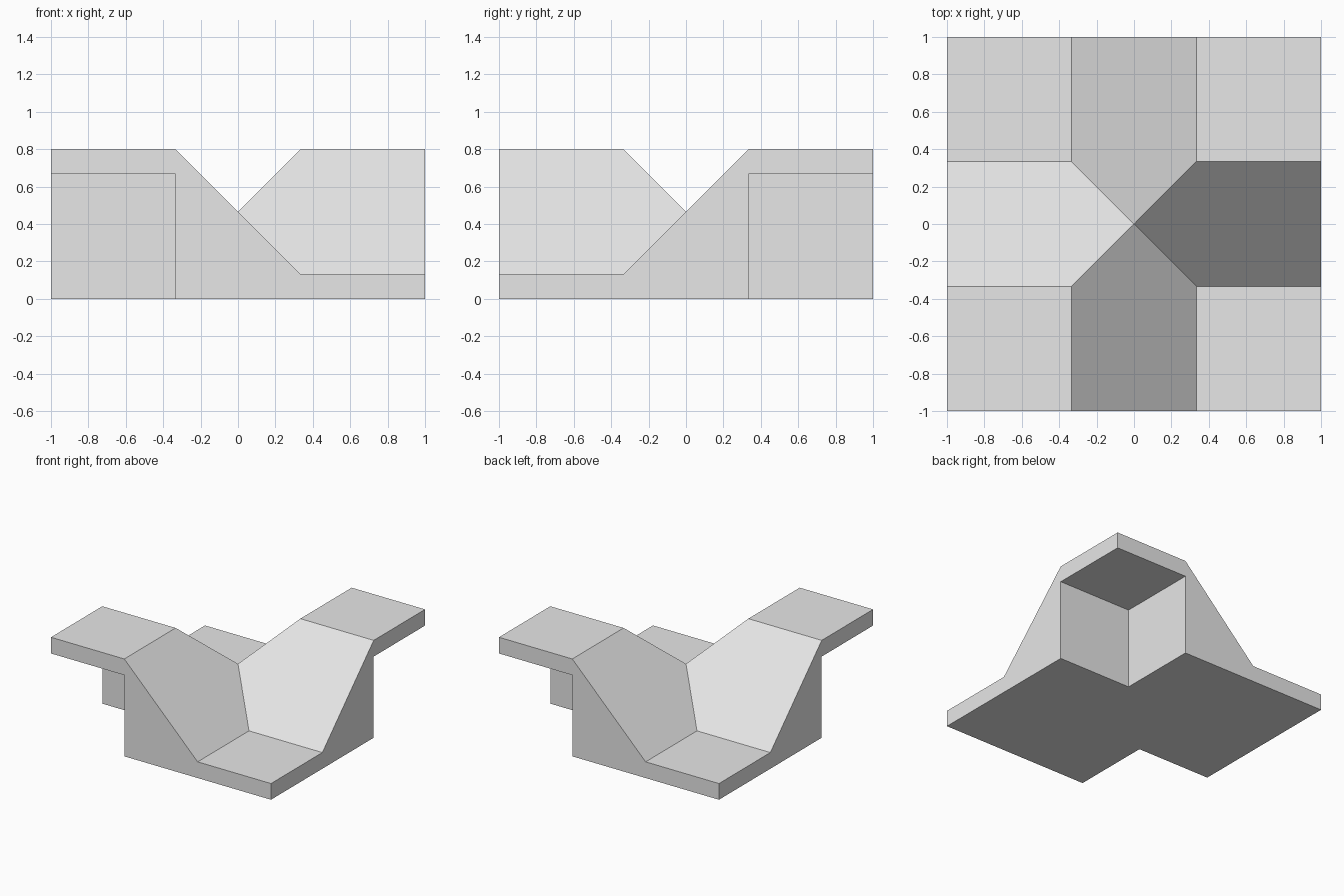
import bpy, bmesh

if "Cube" in bpy.data.objects:
    bpy.data.objects.remove(bpy.data.objects["Cube"])

A = 1 / 3                # inner grid line
TOP, LOW, UNDER = 0.8, 0.133, 0.667
MID = (TOP + LOW) / 2    # height where the four slopes meet

grey = bpy.data.materials.new("plain grey")
grey.diffuse_color = (0.8, 0.8, 0.8, 1)
grey.use_nodes = True
grey.node_tree.nodes["Principled BSDF"].inputs["Base Color"].default_value = grey.diffuse_color

bm = bmesh.new()


def same(p):
    return p


def turn(p):             # half turn about z
    return (-p[0], -p[1], p[2])


def swap(p):             # mirror across the diagonal
    return (p[1], p[0], p[2])


def swap_turn(p):
    return turn(swap(p))


def add(points, *moves):
    for move in moves:
        bm.faces.new([bm.verts.new(move(p)) for p in points])


def square(x0, y0, x1, y1, z):
    return [(x0, y0, z), (x1, y0, z), (x1, y1, z), (x0, y1, z)]


all_four = (same, turn, swap, swap_turn)

# Raised corner plates (top and underside) and low corner platforms
add(square(-1, -1, -A, -A, TOP), same, turn)
add(square(-1, -1, -A, -A, UNDER), same, turn)
add(square(A, -1, 1, -A, LOW), same, turn)

# Ramps running to a point in the middle
add([(-A, -1, TOP), (A, -1, LOW), (A, -A, LOW), (0, 0, MID), (-A, -A, TOP)], *all_four)

# Outer side profiles
side = [(-1, UNDER), (-A, UNDER), (-A, 0), (1, 0), (1, LOW), (A, LOW), (-A, TOP), (-1, TOP)]
add([(x, -1, z) for x, z in side], *all_four)

# Walls of the recesses under the raised plates
add([(-A, -1, 0), (-A, -A, 0), (-A, -A, UNDER), (-A, -1, UNDER)], *all_four)

# Base with two corners missing
half = [(-1, -A, 0), (-A, -A, 0), (-A, -1, 0), (1, -1, 0)]
add(half + [turn(p) for p in half], same)

bmesh.ops.remove_doubles(bm, verts=bm.verts, dist=1e-4)
bmesh.ops.recalc_face_normals(bm, faces=bm.faces)

mesh = bpy.data.meshes.new("saddle_ramp_block")
bm.to_mesh(mesh)
bm.free()
mesh.materials.append(grey)
block = bpy.data.objects.new("saddle_ramp_block", mesh)
bpy.context.collection.objects.link(block)
